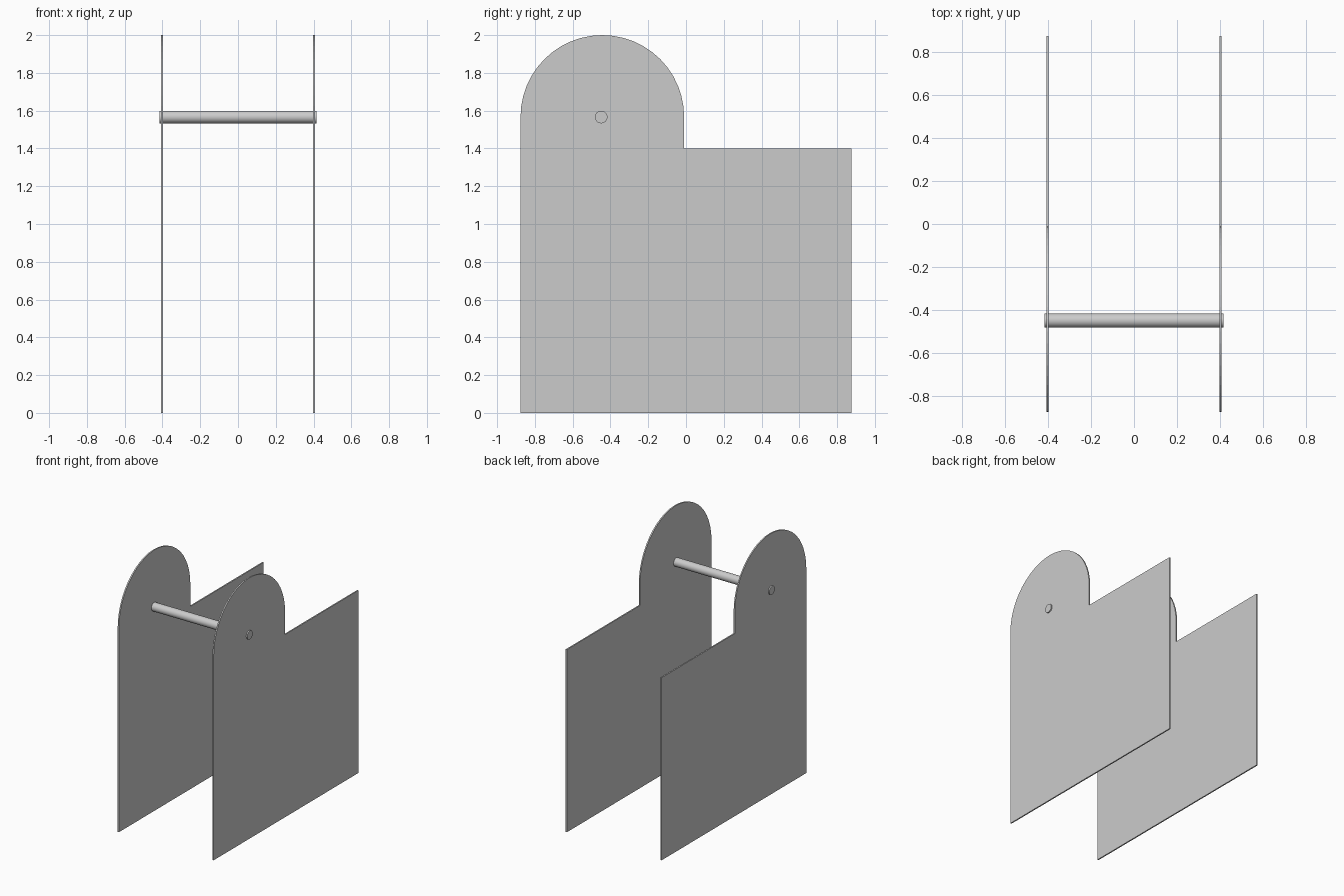
import bpy, bmesh
from math import pi, cos, sin
from mathutils import Matrix

cube = bpy.data.objects.get("Cube")
if cube:
    bpy.data.objects.remove(cube, do_unlink=True)

grey = bpy.data.materials.new("light grey")
grey.use_nodes = True
colour = (0.6, 0.6, 0.6, 1)
grey.diffuse_color = colour
grey.node_tree.nodes["Principled BSDF"].inputs["Base Color"].default_value = colour

HALF_DEPTH = 0.876
ARCH_Y, ARCH_Z, ARCH_R = -0.443, 1.567, 0.433
SHOULDER_Z = 1.4
PANEL_X, THICK = 0.402, 0.01
ARCH_STEPS = 24


def add_object(name, bm):
    bmesh.ops.recalc_face_normals(bm, faces=bm.faces)
    mesh = bpy.data.meshes.new(name)
    bm.to_mesh(mesh)
    bm.free()
    mesh.materials.append(grey)
    obj = bpy.data.objects.new(name, mesh)
    bpy.context.collection.objects.link(obj)
    return obj


def side_panel(name, x):
    # Outline: rounded tower at the front, square step at the back
    outline = [(-HALF_DEPTH, 0), (HALF_DEPTH, 0), (HALF_DEPTH, SHOULDER_Z),
               (ARCH_Y + ARCH_R, SHOULDER_Z)]
    for i in range(ARCH_STEPS + 1):
        a = pi * i / ARCH_STEPS
        outline.append((ARCH_Y + ARCH_R * cos(a), ARCH_Z + ARCH_R * sin(a)))
    bm = bmesh.new()
    face = bm.faces.new([bm.verts.new((x - THICK / 2, y, z)) for y, z in outline])
    ext = bmesh.ops.extrude_face_region(bm, geom=[face], use_keep_orig=True)
    moved = [v for v in ext["geom"] if isinstance(v, bmesh.types.BMVert)]
    bmesh.ops.translate(bm, verts=moved, vec=(THICK, 0, 0))
    return add_object(name, bm)


side_panel("left_panel", PANEL_X)
side_panel("right_panel", -PANEL_X)

# Crossbar passing through both panels
bm = bmesh.new()
bmesh.ops.create_cone(bm, cap_ends=True, segments=32, radius1=0.033, radius2=0.033,
                      depth=0.832, matrix=Matrix.Rotation(pi / 2, 4, "Y"))
bmesh.ops.translate(bm, verts=bm.verts, vec=(0, -0.449, 1.566))
rod = add_object("crossbar", bm)
for p in rod.data.polygons:
    p.use_smooth = len(p.vertices) == 4
for e in rod.data.edges:
    # Keep the end rims sharp
    a, b = (rod.data.vertices[i].co.x for i in e.vertices)
    e.use_edge_sharp = abs(a - b) < 0.01
